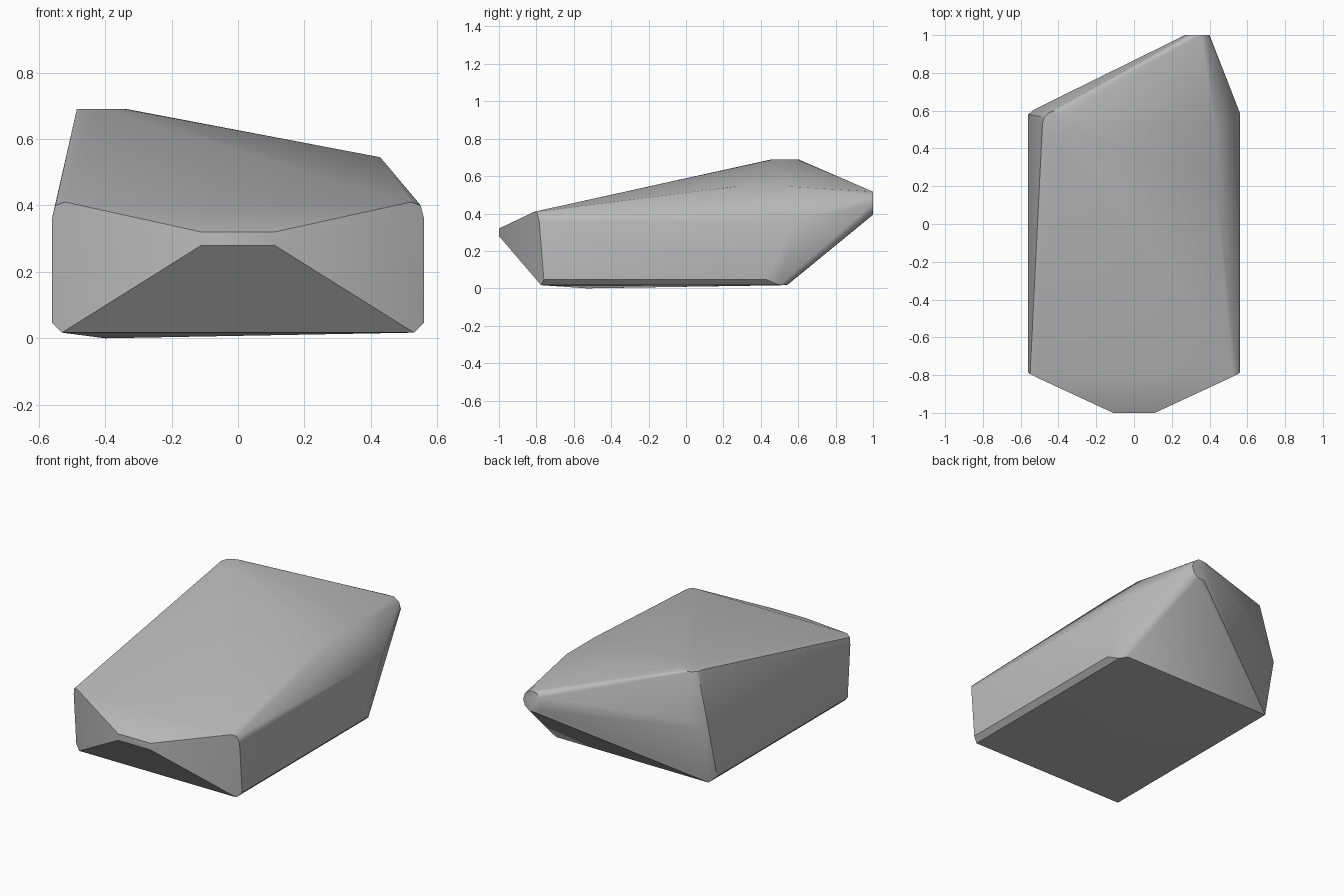
import bpy
import bmesh
from math import sin, cos, pi, radians

default_cube = bpy.data.objects.get("Cube")
if default_cube:
    bpy.data.objects.remove(default_cube)

# One plain stone colour
stone = bpy.data.materials.new("stone grey")
stone.use_nodes = True
grey = (0.5, 0.5, 0.5, 1)
stone.diffuse_color = grey
stone.node_tree.nodes["Principled BSDF"].inputs["Base Color"].default_value = grey


def mirrored(points):
    """Return the points on both sides of the x axis."""
    return [(side * x, y, z) for x, y, z in points for side in (-1, 1)]


def ring(count, place):
    """Return points around a circle, placed by a function of cos and sin."""
    return [place(cos(2 * pi * i / count), sin(2 * pi * i / count)) for i in range(count)]


# Blunt front nose and the worn front corners
nose = mirrored([(0.11, -1, 0.28), (0.11, -1, 0.32)])
front_corners = mirrored([
    (0.52, -0.81, 0.41), (0.55, -0.795, 0.4), (0.56, -0.785, 0.36),
    (0.56, -0.76, 0.047), (0.53, -0.775, 0.017),
])

# Back corners, with the chamfered lower edges
back_right = [(0.56, 0.59, 0.36), (0.55, 0.615, 0.365),
              (0.56, 0.43, 0.047), (0.53, 0.5, 0.017), (0.5, 0.54, 0.02)]
back_left = [(-0.56, 0.58, 0.36), (-0.53, 0.605, 0.37), (-0.46, 0.64, 0.41),
             (-0.56, 0.5, 0.047), (-0.53, 0.54, 0.017)]

# Low point underneath and the slanting ridge on the upper side
underside = [(-0.4, -0.53, 0)]
ridge = [(0.428, 0.27, 0.545), (0.428, 0.54, 0.545)]

# Rounded flat peak and rounded flat rear tip
peak = ring(12, lambda c, s: (-0.41 + 0.075 * c, 0.53 + 0.07 * s, 0.69))
tip = ring(10, lambda c, s: (0.335 + 0.065 * c, 1, 0.455 + 0.065 * s))

# Wrap all the corners in one faceted skin
bm = bmesh.new()
for point in nose + front_corners + back_right + back_left + underside + ridge + peak + tip:
    bm.verts.new(point)
bmesh.ops.convex_hull(bm, input=bm.verts)
loose = [v for v in bm.verts if not v.link_faces]
bmesh.ops.delete(bm, geom=loose, context="VERTS")
bmesh.ops.dissolve_limit(bm, angle_limit=radians(1), verts=bm.verts, edges=bm.edges)
bmesh.ops.recalc_face_normals(bm, faces=bm.faces)

mesh = bpy.data.meshes.new("rock")
bm.to_mesh(mesh)
bm.free()
mesh.materials.append(stone)
rock = bpy.data.objects.new("rock", mesh)
bpy.context.collection.objects.link(rock)

# Soft shading that keeps the hard edges
bpy.context.view_layer.objects.active = rock
rock.select_set(True)
bpy.ops.object.shade_smooth_by_angle(angle=radians(30))
